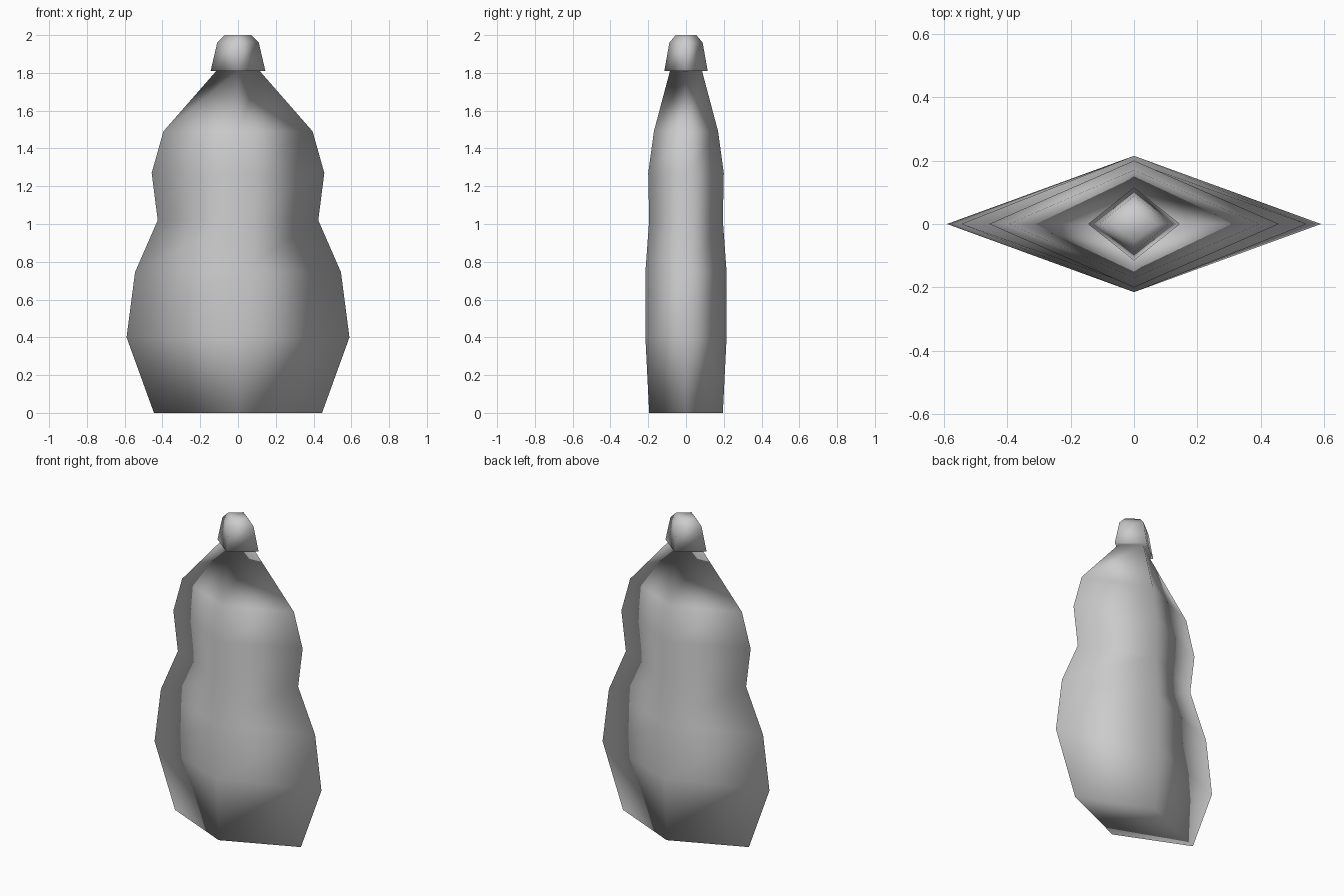
import bpy
import bmesh

# Remove the default cube
cube = bpy.data.objects.get("Cube")
if cube:
    bpy.data.objects.remove(cube, do_unlink=True)

# Single plain material
grey = bpy.data.materials.new("plain grey")
grey.use_nodes = True
colour = (0.6, 0.6, 0.6, 1)
grey.diffuse_color = colour
grey.node_tree.nodes["Principled BSDF"].inputs["Base Color"].default_value = colour

# Diamond cross-sections from base to cap: height, half width, half depth
sections = [
    (0.00, 0.445, 0.195),   # base
    (0.40, 0.590, 0.215),   # lower bulge
    (0.745, 0.545, 0.215),
    (1.02, 0.425, 0.195),   # waist
    (1.27, 0.457, 0.200),   # upper bulge
    (1.49, 0.395, 0.170),   # shoulder
    (1.81, 0.115, 0.085),   # neck
    (1.81, 0.145, 0.115),   # cap rim
    (1.96, 0.110, 0.088),
    (2.00, 0.070, 0.055),   # cap top
]


def loft_diamonds(name, rings):
    """Bridge four-cornered rings into one closed, smooth shell."""
    bm = bmesh.new()
    loops = []
    for z, w, d in rings:
        corners = ((w, 0), (0, d), (-w, 0), (0, -d))
        loops.append([bm.verts.new((x, y, z)) for x, y in corners])
    for low, high in zip(loops, loops[1:]):
        for i in range(4):
            j = (i + 1) % 4
            bm.faces.new((low[i], low[j], high[j], high[i]))
    bm.faces.new(loops[0][::-1])
    bm.faces.new(loops[-1])
    for face in bm.faces:
        face.smooth = True
    mesh = bpy.data.meshes.new(name)
    bm.to_mesh(mesh)
    bm.free()
    mesh.materials.append(grey)
    obj = bpy.data.objects.new(name, mesh)
    bpy.context.collection.objects.link(obj)
    return obj


# Bottle body flowing into its cap
loft_diamonds("bottle_with_cap", sections)
